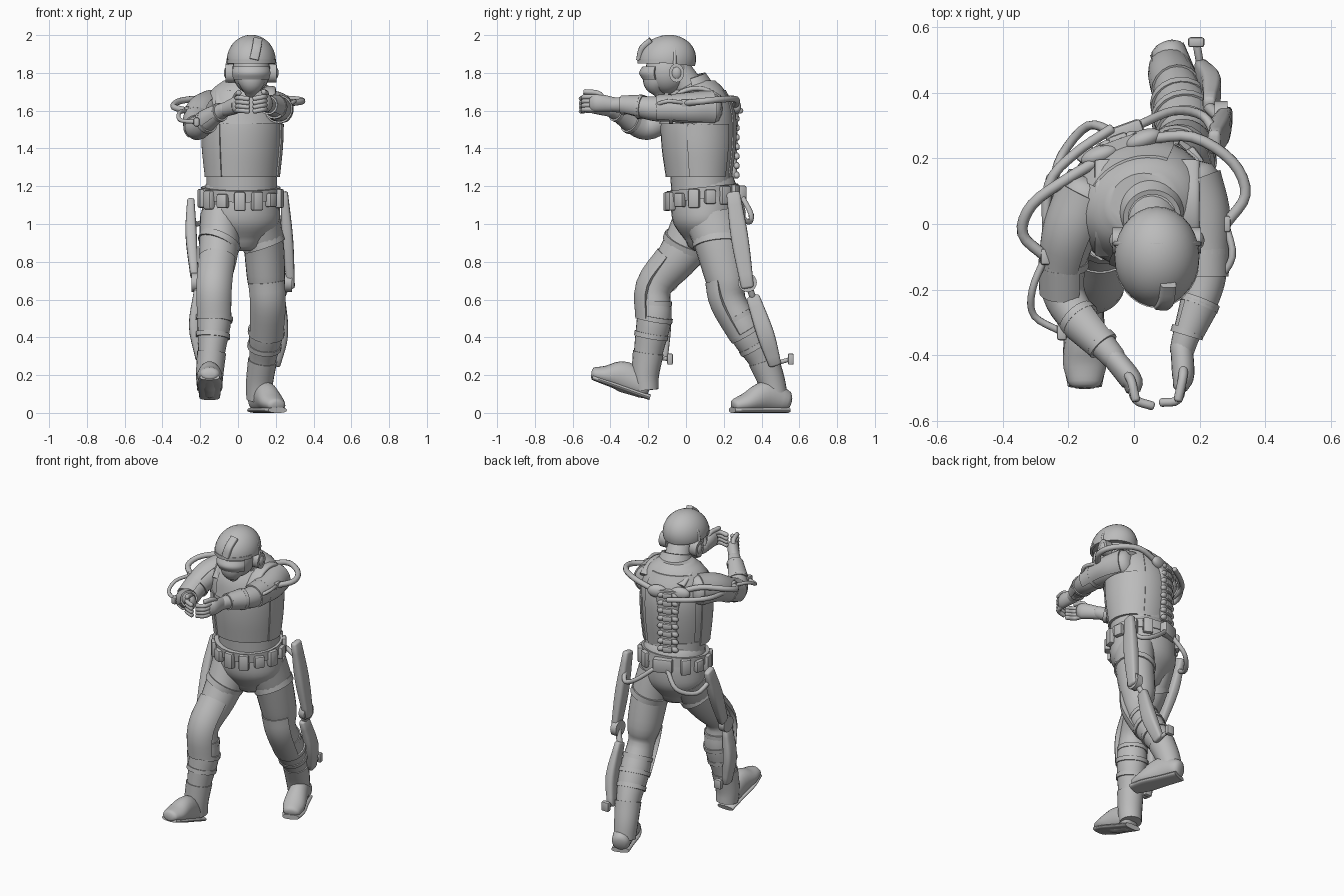
import bpy, bmesh, math
from mathutils import Vector, Matrix, Euler

cube = bpy.data.objects.get("Cube")
if cube:
    bpy.data.objects.remove(cube, do_unlink=True)

grey = bpy.data.materials.new("plain_grey")
grey.use_nodes = True
grey.diffuse_color = (.5, .5, .5, 1)
for node in grey.node_tree.nodes:
    if node.type == 'BSDF_PRINCIPLED':
        node.inputs["Base Color"].default_value = grey.diffuse_color
parts = []


def finish(name, bm, transform=None):
    if transform:
        bm.transform(transform)
    mesh = bpy.data.meshes.new(name)
    bm.to_mesh(mesh)
    bm.free()
    mesh.materials.append(grey)
    obj = bpy.data.objects.new(name, mesh)
    bpy.context.collection.objects.link(obj)
    parts.append(obj)


def smooth_path(rows, steps=4):
    """Catmull-Rom resampling of centres and radii together."""
    if len(rows) < 3:
        return rows
    ext = [rows[0] * 2 - rows[1]] + rows + [rows[-1] * 2 - rows[-2]]
    out = []
    for a, b, c, d in zip(ext, ext[1:], ext[2:], ext[3:]):
        for s in range(steps):
            t = s / steps
            out.append(b + (c - a) * (t / 2) + (a * 2 - b * 5 + c * 4 - d) * (t * t / 2)
                       + (b * 3 - a - c * 3 + d) * (t ** 3 / 2))
    return out + [rows[-1]]


def dome_end(rows):
    """Add shrinking rings that round off the last end of a path."""
    end, before = rows[-1], rows[-2]
    tip = Vector(end[:3])
    step = (tip - Vector(before[:3])).normalized() * min(end[3], end[4])
    return rows + [Vector((*(tip + step * reach), end[3] * size, end[4] * size))
                   for reach, size in ((.3, .88), (.52, .55))]


def limb(name, points, radii, side=(1, 0, 0), arc=None, power=1, dome=False, sides=20, thick=.015):
    """Sweep an ellipse, or a thick arc of one, along points."""
    if not isinstance(radii, list):
        radii = [radii] * len(points)
    pairs = [r if isinstance(r, tuple) else (r, r) for r in radii]
    rows = smooth_path([Vector((*p, *r)) for p, r in zip(points, pairs)])
    if dome:
        rows = dome_end(dome_end(rows)[::-1])[::-1]
    if arc:
        lo, hi = map(math.radians, arc)
        sweep = [lo + (hi - lo) * i / sides for i in range(sides + 1)]
        section = [(a, 0) for a in sweep] + [(a, thick) for a in reversed(sweep)]
    else:
        section = [(math.tau * i / sides, 0) for i in range(sides)]
    centres = [Vector(r[:3]) for r in rows]
    bm, rings, u = bmesh.new(), [], Vector(side)
    for i, row in enumerate(rows):
        t = (centres[min(i + 1, len(rows) - 1)] - centres[max(i - 1, 0)]).normalized()
        if i == 0 and abs(t.dot(u)) > .9:
            u = Vector((0, 0, 1))
        u = (u - t * t.dot(u)).normalized()
        v = t.cross(u)
        ring = []
        for a, inset in section:
            c, s = (math.copysign(abs(f) ** power, f) for f in (math.cos(a), math.sin(a)))
            ring.append(bm.verts.new(centres[i] + u * c * (row[3] - inset) + v * s * (row[4] - inset)))
        rings.append(ring)
    for r, q in zip(rings, rings[1:]):
        for j in range(len(r)):
            k = (j + 1) % len(r)
            bm.faces.new((r[j], r[k], q[k], q[j]))
    bm.faces.new(rings[0][::-1])
    bm.faces.new(rings[-1])
    finish(name, bm)


def tube(name, points, radius):
    limb(name, points, radius, dome=True, sides=10)


def band(name, centre, axis, radii, height):
    """Short strap or disc around an axis."""
    centre, half = Vector(centre), Vector(axis).normalized() * height / 2
    limb(name, [centre - half, centre + half], radii)


def place(loc, rot):
    return Matrix.Translation(loc) @ Euler(rot).to_matrix().to_4x4()


def box(name, loc, size, yaw=0):
    bm = bmesh.new()
    bmesh.ops.create_cube(bm, size=1, matrix=Matrix.Diagonal((*size, 1)))
    bmesh.ops.bevel(bm, geom=bm.edges[:], offset=min(size) / 4, segments=2, affect='EDGES', profile=.5)
    finish(name, bm, place(loc, (0, 0, yaw)))


def blob(name, loc, size, rot=(0, 0, 0), cut=None):
    """Ellipsoid, optionally sliced flat below a tilted plane."""
    bm = bmesh.new()
    bmesh.ops.create_uvsphere(bm, u_segments=28, v_segments=18, radius=1)
    if cut:
        bmesh.ops.bisect_plane(bm, geom=bm.verts[:] + bm.edges[:] + bm.faces[:],
                               plane_co=cut[0], plane_no=cut[1], clear_inner=True)
        bmesh.ops.holes_fill(bm, edges=[e for e in bm.edges if e.is_boundary])
    finish(name, bm, place(loc, rot) @ Matrix.Diagonal((*size, 1)))


def grow(radii, amount):
    return [(r[0] + amount, r[1] + amount) if isinstance(r, tuple) else r + amount for r in radii]


# Torso, twisted towards the left
YAW = math.radians(20)
across = Vector((math.cos(YAW), math.sin(YAW), 0))
back = Vector((-math.sin(YAW), math.cos(YAW), 0))
core = Vector((.023, .064, 0))
up = Vector((0, 0, 1))
vest_path = [core + up * z for z in (1.25, 1.4, 1.53, 1.63, 1.71, 1.76)]
vest_radii = [(.195, .168), (.21, .19), (.215, .195), (.205, .175), (.165, .135), (.1, .09)]
limb("vest", vest_path, vest_radii, across, sides=32)
for name, first, last, arc in (("chest_plate", 2, 5, (225, 315)), ("back_plate", 0, 5, (45, 135)),
                               ("left_side_panel", 0, 3, (-38, 32)), ("right_side_panel", 0, 3, (148, 218))):
    limb(name, vest_path[first:last], grow(vest_radii[first:last], .007), across, arc=arc, thick=.03)
limb("waist", [(.02, .09, 1.14), (.02, .08, 1.28)], (.187, .165), sides=28)
limb("neck", [(.05, .04, 1.68), (.07, -.06, 1.84)], [.085, .07])
limb("collar", [(.05, .04, 1.71), (.055, .02, 1.775)], [.11, .088], across, arc=(-20, 200))
for name, x in (("right_strap", -.08), ("left_strap", .16)):
    limb(name, [(x, -.09, 1.62), (x, -.02, 1.7), (x, .09, 1.715), (x, .19, 1.66)], (.04, .014), power=.7)

# Pelvis, belt and pouches
limb("pelvis", [(.015, .1, z) for z in (1.2, 1.1, 1, .91)],
     [(.19, .17), (.205, .18), (.2, .165), (.12, .1)], dome=True, sides=28)
band("belt", (.015, .09, 1.165), (0, -.11, 1), (.21, .19), .06)
for i in range(14):
    a = math.tau * i / 14 + .2
    if i not in (3, 4):
        x, y = .015 + .21 * math.cos(a), .09 + .19 * math.sin(a)
        box("belt_pouch", (x, y, 1.13 + y / 9), (.04, .06, .1 if i % 3 else .075), a)

# Head, helmet and headset
blob("head", (.07, -.1, 1.81), (.1, .115, .12))
blob("helmet", (.07, -.1, 1.866), (.13, .155, .134), (.25, 0, 0), ((0, 0, -.12), (0, .42, 1)))
limb("helmet_rim", [(.07, -.1, 1.85), (.07, -.1, 1.872)], (.132, .156), arc=(195, 345))
limb("helmet_mount", [(.085, -.25, 1.87), (.098, -.235, 1.93), (.105, -.185, 1.975)], (.024, .014), power=.5)
limb("face_mask", [(.07, -.15, 1.79), (.07, -.155, 1.74), (.065, -.14, 1.69)], [.08, .068, .03], dome=True)
limb("goggles", [(.07, -.13, z) for z in (1.765, 1.8, 1.835)], [.1, (.108, .118), .1], arc=(200, 340), thick=.03)
for side, x in (("right", -.04), ("left", .18)):
    band(side + "_ear_cup", (x, -.05, 1.8), (1, 0, 0), (.05, .04), .05)
    blob(side + "_ear_cap", (x, -.05, 1.8), (.035, .035, .044))
arch = [math.pi * i / 6 for i in range(7)]
tube("headset_band", [(.07 - .128 * math.cos(a), -.06, 1.83 + .16 * math.sin(a)) for a in arch], .009)

# Arms with pads, following one shared thickness from shoulder to wrist
arm_radii = [.092, .081, .069, .066, .057, .043, .037]


def arm(side, path, arc):
    limb(side + "_arm", path, arm_radii, dome=True)
    padded = grow(arm_radii, .008)
    for pad, i, j in (("shoulder_pad", 0, 3), ("elbow_pad", 2, 4), ("forearm_guard", 4, 6)):
        limb(side + "_" + pad, path[i:j], padded[i:j], arc=arc)
    for i in (2, 4, 5):
        band(side + "_arm_strap", path[i], Vector(path[i + 1]) - Vector(path[i]), padded[i], .022)


arm("left", [(.17, .13, 1.61), (.205, .03, 1.61), (.215, -.08, 1.61), (.215, -.16, 1.61),
             (.197, -.24, 1.62), (.163, -.33, 1.63), (.145, -.39, 1.63)], (-50, 130))
arm("right", [(-.14, .09, 1.61), (-.19, -.02, 1.595), (-.215, -.12, 1.55), (-.215, -.21, 1.51),
              (-.17, -.29, 1.54), (-.1, -.365, 1.59), (-.06, -.41, 1.61)], (50, 230))


# Hands with curled fingers
def hand(side, *chain):
    wrist, palm, knuckle, tip = map(Vector, chain)
    limb(side + "_palm", [wrist, palm, palm.lerp(knuckle, .5)], [(.034, .038), (.034, .048), (.024, .044)], dome=True)
    for k in range(4):
        lift = up * (1.5 - k) * .022
        tube(side + "_finger", [palm + lift, knuckle + lift, tip + lift], .0135)
    tube(side + "_thumb", [wrist.lerp(palm, .6), palm + up * .05, knuckle + up * .06], .014)


hand("left", (.145, -.37, 1.63), (.15, -.46, 1.64), (.135, -.535, 1.64), (.085, -.545, 1.63))
hand("right", (-.07, -.4, 1.605), (-.01, -.475, 1.63), (.005, -.535, 1.635), (.055, -.555, 1.63))

# Legs with knee pads, straps and boots, sharing one thickness profile
leg_radii = [(.11, .14), (.107, .126), (.1, .108), (.078, .083), (.09, .092), (.071, .076), .066, .06]
foot_profile = ((.04, .055, .06), (.38, .06, .082), (.72, .067, .052), (.93, .052, .036))


def leg(side, path, heel, toe, tilt):
    limb(side + "_leg", path, leg_radii, sides=24)
    bulge = [grow([r], amount)[0] for r, amount in zip(leg_radii[2:5], (.006, .026, .008))]
    limb(side + "_knee_pad", path[2:5], bulge, arc=(25, 155), thick=.03)
    limb(side + "_boot_shaft", path[-3:], grow(leg_radii[-3:], .006))
    band(side + "_thigh_strap", path[1], tilt, (.115, .135), .035)
    for i, f in ((3, .5), (4, 0), (4, .5)):
        p, q = Vector(path[i]), Vector(path[i + 1])
        band(side + "_shin_strap", p.lerp(q, f), q - p, leg_radii[4][0] + .008 - f * .015, .026)
    heel, toe = Vector(heel), Vector(toe)
    rise = Vector((0, heel.z - toe.z, heel.y - toe.y)).normalized()
    steps = [heel.lerp(toe, f) for f, w, h in foot_profile]
    limb(side + "_boot", [p + rise * (h + .005) for p, (f, w, h) in zip(steps, foot_profile)],
         [(w, h) for f, w, h in foot_profile], dome=True)
    limb(side + "_sole", [p + rise * .015 for p in (heel, *steps[1:-1], toe)],
         [(w, .015) for f, w, h in foot_profile], power=.8)


leg("right", [(-.09, .08, 1.04), (-.1, .01, .9), (-.11, -.06, .8), (-.125, -.16, .66), (-.125, -.168, .5),
              (-.14, -.2, .32), (-.15, -.215, .2), (-.15, -.21, .12)],
    (-.15, -.185, .068), (-.15, -.49, .175), (.4, .35, .9))
leg("left", [(.11, .13, 1.04), (.135, .17, .9), (.15, .215, .7), (.158, .235, .59), (.15, .32, .43),
             (.13, .41, .28), (.115, .452, .17), (.11, .475, .07)],
    (.1, .535, 0), (.21, .245, 0), (-.35, -.1, 1))


# Leg exoskeleton: side plates, joints, pegs and hip bars
def leg_frame(side, thigh, joint, shin, peg, hip):
    for name, path in (("thigh_plate", thigh), ("shin_plate", shin)):
        limb(side + "_" + name, path, [(.02, .036), (.03, .046), (.021, .034)], power=.55, dome=True)
    band(side + "_knee_joint", joint, (1, 0, 0), .05, .04)
    tube(side + "_knee_link", [thigh[-1], joint, shin[0]], .018)
    tube(side + "_peg", [shin[-1], peg], .012)
    box(side + "_peg_end", peg, (.05, .03, .06))
    tube(side + "_hip_bar", hip, .014)


leg_frame("left", [(.245, .25, 1.16), (.262, .285, .92), (.28, .325, .67)], (.265, .325, .69),
          [(.23, .355, .61), (.236, .42, .42), (.205, .47, .26)], (.19, .555, .285),
          [(.01, .3, 1.14), (.12, .345, 1.05), (.21, .33, 1.01), (.25, .27, 1.06)])
leg_frame("right", [(-.25, .12, 1.12), (-.248, .05, .94), (-.232, -.05, .73)], (-.225, -.09, .69),
          [(-.215, -.12, .64), (-.23, -.125, .46), (-.205, -.13, .29)], (-.175, -.085, .285),
          [(-.06, .28, 1.14), (-.14, .3, 1.04), (-.22, .21, 1), (-.25, .11, 1.05)])

# Back exoskeleton: spine, yoke and shoulder hoses
limb("spine_plate", [core + up * z + back * .188 for z in (1.24, 1.45, 1.64)],
     [(.05, .018), (.055, .022), (.085, .02)], across, power=.6)
for i in range(8):
    p = core + up * (1.26 + i * .05) + back * .2
    box("vertebra", p, (.06, .045, .038), YAW)
    for s in (-1, 1):
        blob("spine_lobe", p + across * .04 * s, (.026, .018, .018), (0, .4 * s, YAW))
box("lumbar_yoke", (-.03, .28, 1.16), (.12, .05, .09), YAW)
for s in (-1, 1):
    blob("shoulder_blade_mount", core + up * 1.62 + back * .18 + across * .07 * s, (.06, .03, .04), (0, 0, YAW))
for name, radius, path in (
        ("left_hose", .017, [(.04, .26, 1.62), (.18, .265, 1.66), (.3, .19, 1.66), (.34, .09, 1.65), (.28, 0, 1.64)]),
        ("right_hose", .017, [(-.08, .21, 1.62), (-.2, .14, 1.66), (-.31, .06, 1.65), (-.34, -.03, 1.62), (-.27, -.1, 1.6)]),
        ("right_outer_hose", .015, [(-.07, .29, 1.6), (-.18, .215, 1.6), (-.26, .12, 1.6), (-.265, -.05, 1.58)]),
        ("left_arm_rod", .011, [(.28, 0, 1.64), (.3, -.1, 1.65), (.25, -.18, 1.62)]),
        ("right_arm_rod", .011, [(-.27, -.1, 1.6), (-.31, -.2, 1.59), (-.305, -.28, 1.55), (-.22, -.33, 1.54)])):
    tube(name, path, radius)
    box(name + "_clamp", path[-1], (.03, .05, .045))

# Smooth shading with crisp edges
bpy.ops.object.select_all(action='DESELECT')
for obj in parts:
    obj.select_set(True)
bpy.context.view_layer.objects.active = parts[0]
bpy.ops.object.shade_smooth_by_angle(angle=math.radians(40))
